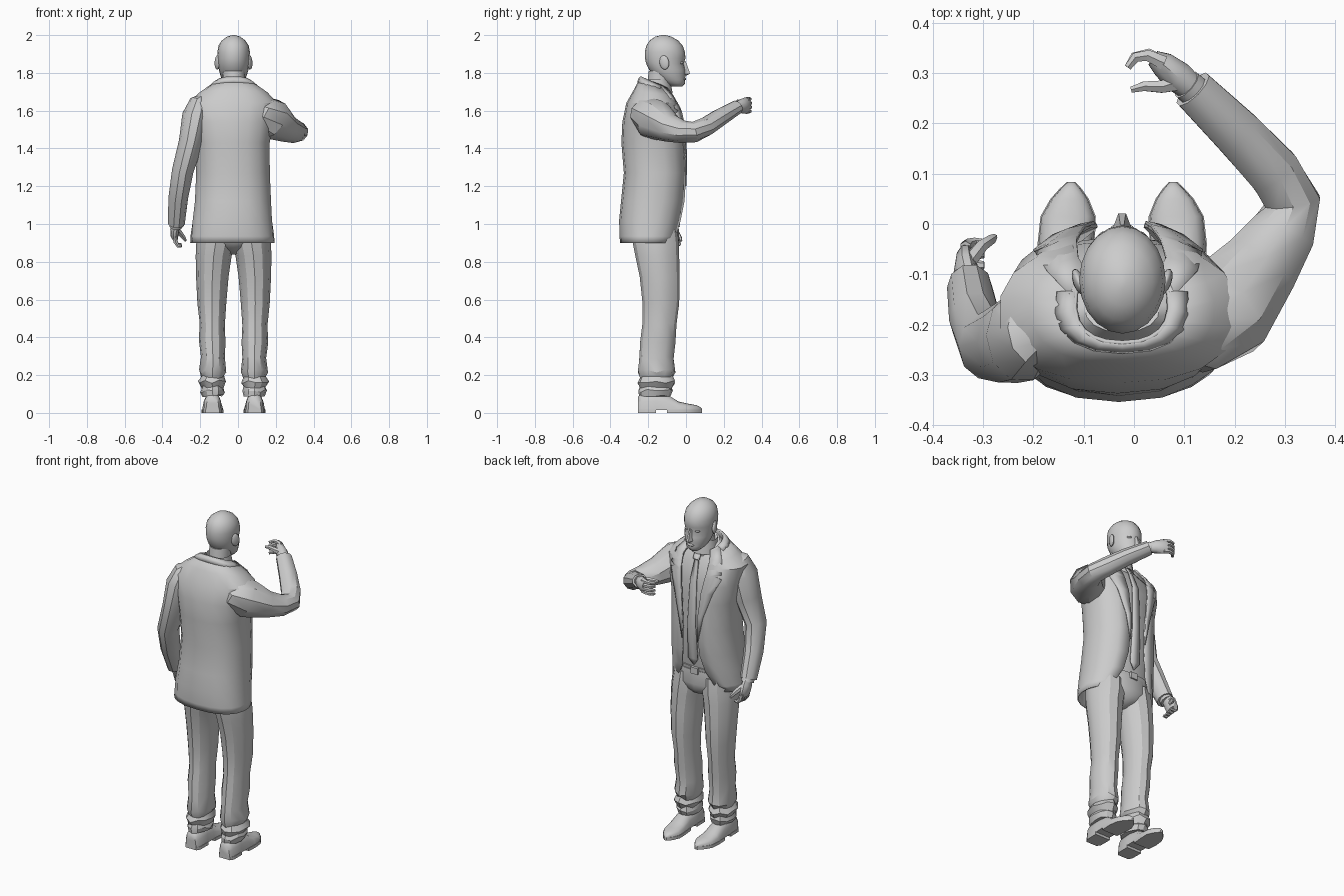
import bpy, bmesh, math, random
from mathutils import Vector

random.seed(4)
CX = -0.0235  # body's own centre line


def skin(name, rings, closed=True, caps=True, thick=0, angle=40):
    """Bridge a list of point rings into one mesh."""
    bm = bmesh.new()
    vs = [[bm.verts.new(p) for p in r] for r in rings]
    n = len(rings[0])
    for a, b in zip(vs, vs[1:]):
        for i in range(n if closed else n - 1):
            j = (i + 1) % n
            bm.faces.new((a[i], a[j], b[j], b[i]))
    if closed and caps:
        bm.faces.new(vs[0])
        bm.faces.new(vs[-1])
    bmesh.ops.recalc_face_normals(bm, faces=bm.faces)
    me = bpy.data.meshes.new(name)
    bm.to_mesh(me)
    bm.free()
    ob = bpy.data.objects.new(name, me)
    bpy.context.collection.objects.link(ob)
    if thick:
        m = ob.modifiers.new("thickness", 'SOLIDIFY')
        m.thickness = thick
        m.offset = 0
    bpy.ops.object.select_all(action='DESELECT')
    ob.select_set(True)
    bpy.context.view_layer.objects.active = ob
    bpy.ops.object.shade_smooth_by_angle(angle=math.radians(angle))
    return ob


def stack(name, rows, n=14, angle=40, crease=0, **kw):
    """Horizontal oval rings given as (z, x0, x1, y0, y1), optionally creased like cloth."""
    ts = [2 * math.pi * i / n for i in range(n)]
    rings = [[((a + b) / 2 + (b - a) / 2 * math.sin(t), (c + d) / 2 + (d - c) / 2 * math.cos(t),
               z + random.uniform(-2, 2) * crease * (z < .5)) for t in ts] for z, a, b, c, d in rows]
    return skin(name, rings, angle=angle, **kw)


def tube(name, pts, ref, n=10, angle=40):
    """Oval tube along (x, y, z, radius along ref, other radius)."""
    P = [Vector(p[:3]) for p in pts]
    rings = []
    for i, p in enumerate(pts):
        t = (P[min(i + 1, len(P) - 1)] - P[max(i - 1, 0)]).normalized()
        u = Vector(ref)
        u = (u - t * u.dot(t)).normalized()
        v = t.cross(u)
        rings.append([P[i] + u * p[3] * math.cos(k * 2 * math.pi / n)
                      + v * p[4] * math.sin(k * 2 * math.pi / n) for k in range(n)])
    return skin(name, rings, angle=angle)


def ball(name, loc, scale):
    bpy.ops.mesh.primitive_uv_sphere_add(segments=12, ring_count=8, location=loc)
    ob = bpy.context.object
    ob.name = name
    ob.scale = scale
    bpy.ops.object.shade_smooth()
    return ob


# jacket profile: z, x0, x1, y0, y1, front gap in degrees, tilt
JK = [(0.90, -.25, .19, -.345, -.05, 46, 0), (0.935, -.248, .188, -.348, -.04, 30, 0),
      (1.02, -.238, .178, -.35, -.025, 18, 0), (1.12, -.225, .172, -.34, -.008, 13, 0),
      (1.27, -.218, .165, -.325, 0, 11, 0), (1.43, -.225, .165, -.338, 0, 14, 0),
      (1.54, -.25, .185, -.333, -.008, 16, 0), (1.64, -.265, .205, -.312, -.04, 19, 0),
      (1.69, -.205, .158, -.275, -.065, 25, .015), (1.745, -.115, .068, -.235, -.085, 42, .035)]


def row_at(z):
    for a, b in zip(JK, JK[1:]):
        if z <= b[0]:
            f = (z - a[0]) / (b[0] - a[0])
            return [p + (q - p) * f for p, q in zip(a, b)]
    return list(JK[-1])


def body(z, deg, off=0):
    """Point on the jacket surface at an angle measured from straight ahead."""
    _, x0, x1, y0, y1, g, tilt = row_at(z)
    s, c = math.sin(math.radians(deg)), math.cos(math.radians(deg))
    return ((x0 + x1) / 2 + ((x1 - x0) / 2 + off) * math.copysign(abs(s) ** .85, s),
            (y0 + y1) / 2 + ((y1 - y0) / 2 + off) * math.copysign(abs(c) ** .85, c), z - tilt * c)


def around(z, off, g=0, n=16):
    return [body(z, g + (360 - 2 * g) * i / n, off) for i in range(n + 1 if g else n)]


# jacket, shirt, belt and tie
skin("jacket", [around(r[0], 0, r[5]) for r in JK], closed=False, thick=.008, angle=30)
skin("shirt", [around(z, -.024) for z in (.98, 1.12, 1.27, 1.43, 1.54, 1.64, 1.69, 1.74)])
skin("belt", [around(z, -.017) for z in (.985, 1.02)])
bx, by, bz = body(1.002, 0, -.012)
bpy.ops.mesh.primitive_cube_add(size=1, location=(bx, by, bz))
bpy.context.object.name = "belt_buckle"
bpy.context.object.scale = (.045, .016, .038)
skin("tie", [[body(z, d, o) for d in (-w, 0, w)] for z, w, o in
             ((1.04, .3, -.014), (1.08, 7, -.012), (1.3, 6, -.014), (1.55, 4, -.014),
              (1.665, 2.5, -.012), (1.672, 4, -.004), (1.71, 6, -.004))],
     closed=False, thick=.006)

# lapels with a notch, laid over the jacket front
for side, s in (("left", -1), ("right", 1)):
    rows = [(1.2, 1), (1.35, 9), (1.5, 19), (1.585, 27), (1.60, 15), (1.612, 24), (1.69, 26), (1.74, 40)]
    skin(side + "_lapel", [[body(z, s * (row_at(z)[5] - 1 + w * k / 2), .006) for k in range(3)]
                           for z, w in rows], closed=False, thick=.006)
skin("jacket_collar", [[body(z, 75 + 210 * i / 10, o) for i in range(11)]
                       for z, o in ((1.722, .003), (1.735, .008), (1.745, .004))], closed=False, thick=.007)
stack("shirt_collar", [(1.69, -.10, .055, -.225, -.07), (1.765, -.092, .045, -.215, -.085)], caps=False)

# neck and head
stack("neck", [(1.66, -.085, .04, -.215, -.085), (1.74, -.08, .035, -.205, -.08), (1.81, -.083, .038, -.197, -.06)])
stack("head", [(1.727, -.052, .005, -.075, -.022), (1.745, -.072, .025, -.115, -.004),
               (1.762, -.083, .036, -.14, -.006), (1.785, -.093, .046, -.168, -.003),
               (1.815, -.101, .055, -.195, -.003), (1.85, -.106, .059, -.211, -.012),
               (1.875, -.108, .061, -.217, -.003), (1.91, -.109, .063, -.218, -.005),
               (1.945, -.103, .057, -.21, -.018), (1.972, -.085, .038, -.192, -.042),
               (1.992, -.058, .012, -.162, -.078), (2.0, -.03, -.016, -.128, -.108)], n=20, angle=60)
skin("nose", [[(CX - w, y - .03, z), (CX - w * .4, y, z), (CX + w * .4, y, z), (CX + w, y - .03, z)]
              for z, w, y in ((1.787, .014, .004), (1.795, .019, .021), (1.81, .016, .017), (1.862, .009, -.002))])
ball("lips", (CX, -.009, 1.768), (.024, .01, .008))
for side, s in (("left", -1), ("right", 1)):
    ear = ball(side + "_ear", (CX + s * .086, -.115, 1.855), (.012, .027, .038))
    ear.rotation_euler = (.2, 0, -s * .35)
    ball(side + "_eye", (CX + s * .034, -.028, 1.853), (.015, .014, .008))

# trousers
stack("trouser_hips", [(1.0, -.212, .165, -.3, -.04), (.92, -.22, .173, -.29, -.035),
                       (.88, -.17, .123, -.26, -.045), (.855, -.09, .043, -.22, -.065),
                       (.838, -.045, -.002, -.18, -.1)], n=16)
LEG = [(.97, -.212, -.015, -.29, -.045), (.89, -.222, -.018, -.28, -.036), (.83, -.224, -.034, -.268, -.036),
       (.72, -.222, -.05, -.245, -.034),
       (.58, -.215, -.062, -.23, -.036), (.47, -.203, -.07, -.23, -.05), (.38, -.207, -.066, -.242, -.056),
       (.29, -.196, -.07, -.247, -.066), (.22, -.206, -.062, -.254, -.056), (.19, -.194, -.074, -.243, -.072),
       (.165, -.212, -.064, -.256, -.058), (.135, -.192, -.077, -.244, -.077), (.115, -.2, -.07, -.252, -.07),
       (.09, -.188, -.077, -.248, -.082)]
# shoe sections: y, centre x, half width, height
SHOE = [(-.255, -.135, .034, .085), (-.235, -.135, .047, .105), (-.16, -.135, .048, .11), (-.1, -.136, .05, .098),
        (-.04, -.135, .055, .06), (.015, -.131, .053, .048), (.05, -.128, .036, .042), (.07, -.126, .02, .035),
        (.084, -.125, .006, .022)]
for side, s in (("left", 1), ("right", -1)):
    mx = lambda x: CX + s * (x - CX)
    stack(side + "_trouser_leg", [(z, mx(a), mx(b), c, d) for z, a, b, c, d in LEG], n=12, angle=30, crease=.005)
    skin(side + "_shoe", [[(mx(x + w * math.cos(k * math.pi / 8)), y,
                            .015 + (h - .015) * math.sin(k * math.pi / 8) ** .7 if 0 < k < 8 else .015)
                           for k in range(9)] for y, x, w, h in SHOE], angle=50)
    for part, secs in (("shoe_heel", SHOE[:3]), ("shoe_sole", SHOE[3:])):
        skin(f"{side}_{part}", [[(mx(x + a * (w + .002)), y, z) for a, z in
                                 ((-1, 0), (1, 0), (1, .018), (-1, .018))] for y, x, w, h in secs])

# hanging arm
tube("left_sleeve", [(-.17, -.2, 1.665, .025, .04), (-.2, -.212, 1.64, .058, .07),
                     (-.222, -.223, 1.57, .074, .092), (-.25, -.235, 1.43, .064, .085),
                     (-.293, -.243, 1.28, .057, .067), (-.316, -.19, 1.14, .052, .06),
                     (-.327, -.125, 1.0, .045, .05)], (1, 0, 0), angle=35)
tube("left_cuff", [(-.326, -.13, 1.02, .036, .04), (-.329, -.112, .985, .034, .038)], (1, 0, 0))
tube("left_palm", [(-.328, -.115, 1.0, .024, .03), (-.335, -.095, .97, .024, .042),
                   (-.336, -.08, .935, .02, .042), (-.33, -.075, .918, .013, .036)], (1, 0, 0))
for i in range(4):
    y = -.112 + i * .022
    tube(f"left_finger_{i + 1}", [(-.335, y, .935, .012, .012), (-.331, y + .005, .905, .012, .012),
                                  (-.316, y + .008, .882 + .003 * i, .011, .01),
                                  (-.298, y + .008, .882 + .004 * i, .008, .008)], (0, 1, 0), n=6)
tube("left_thumb", [(-.328, -.075, .975, .015, .017), (-.305, -.045, .95, .013, .015),
                    (-.285, -.032, .925, .011, .011), (-.277, -.025, .91, .006, .006)], (0, 1, 0), n=6)

# raised arm
tube("right_sleeve", [(.07, -.2, 1.62, .06, .07), (.125, -.2, 1.59, .09, .1), (.18, -.17, 1.555, .112, .105),
                      (.25, -.085, 1.508, .076, .082), (.297, -.015, 1.488, .06, .068),
                      (.315, .045, 1.487, .055, .058), (.278, .105, 1.515, .052, .055),
                      (.207, .18, 1.565, .047, .051), (.117, .268, 1.618, .038, .044)], (0, 0, 1), angle=35)
tube("right_cuff", [(.13, .255, 1.61, .031, .034), (.105, .277, 1.625, .03, .033)], (0, 0, 1))
tube("right_palm", [(.115, .27, 1.62, .028, .028), (.088, .292, 1.624, .038, .033),
                    (.058, .317, 1.627, .044, .027), (.038, .33, 1.628, .038, .017)], (0, 0, 1))
for i in range(4):
    z = 1.595 + i * .0215
    e = .003 * (1.5 - abs(i - 1.5))
    tube(f"right_finger_{i + 1}", [(.06, .32, z, .012, .016), (.028, .335 + e, z + .002, .012, .013),
                                   (.004 - e, .332, z, .011, .011), (-.012, .312, z - .003, .008, .008)],
         (0, 0, 1), n=6)
tube("right_thumb", [(.088, .283, 1.635, .02, .02), (.055, .273, 1.643, .015, .014),
                     (.02, .274, 1.648, .012, .011), (-.006, .267, 1.648, .007, .007)], (0, 0, 1), n=6)
